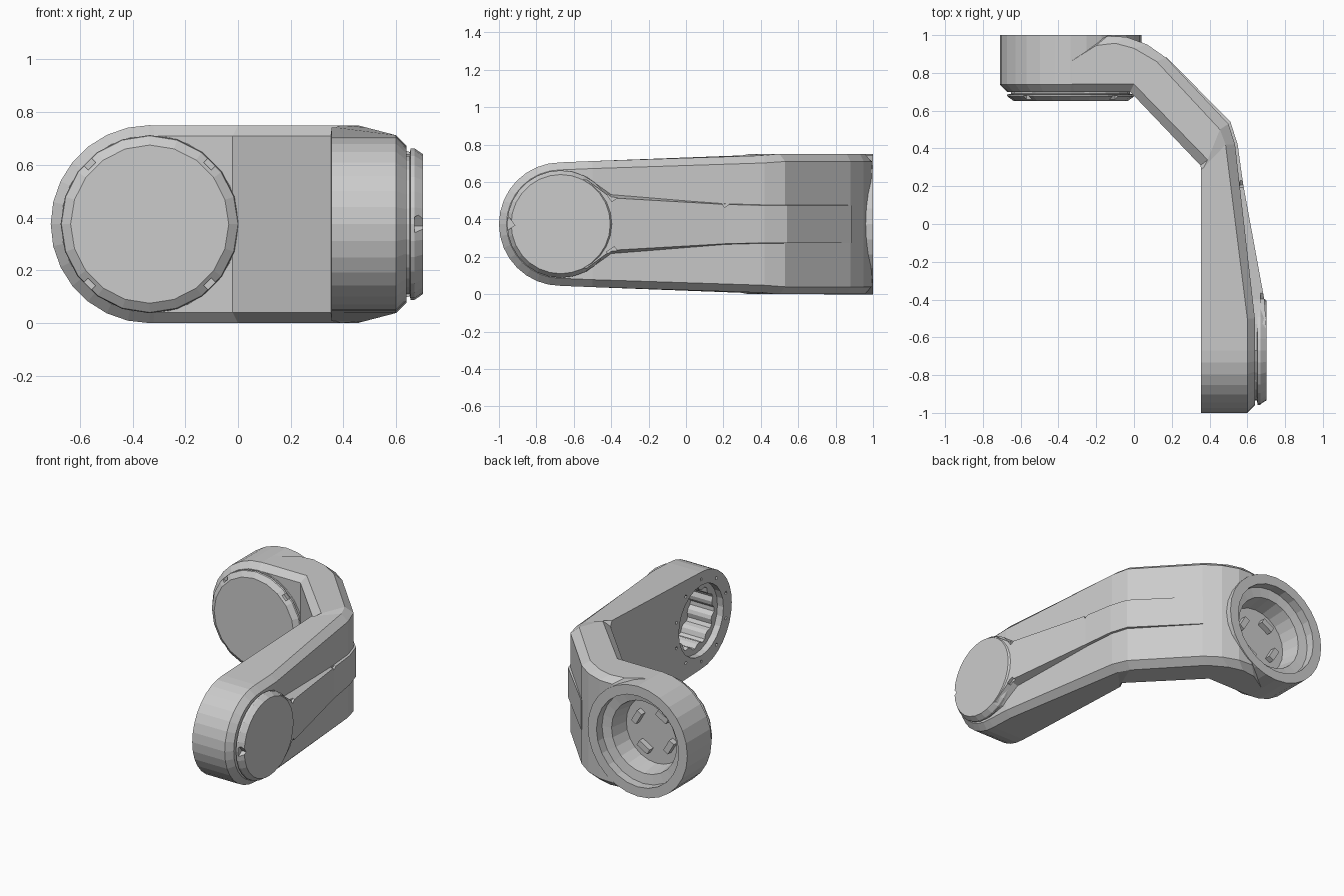
import bpy, bmesh
from math import sin, cos, pi, radians
from mathutils import Matrix

if "Cube" in bpy.data.objects:
    bpy.data.objects.remove(bpy.data.objects["Cube"])

ZC = 0.375  # height of both joint axes


def finish(name, bm):
    bmesh.ops.remove_doubles(bm, verts=bm.verts, dist=1e-5)
    bmesh.ops.dissolve_degenerate(bm, edges=bm.edges, dist=1e-5)
    bmesh.ops.recalc_face_normals(bm, faces=bm.faces)
    me = bpy.data.meshes.new(name)
    bm.to_mesh(me)
    bm.free()
    ob = bpy.data.objects.new(name, me)
    bpy.context.collection.objects.link(ob)
    return ob


def loft(name, rings):
    bm = bmesh.new()
    vs = [[bm.verts.new(p) for p in r] for r in rings]
    n = len(vs[0])
    for a, b in zip(vs, vs[1:]):
        for i in range(n):
            j = (i + 1) % n
            bm.faces.new((a[i], a[j], b[j], b[i]))
    bm.faces.new(vs[0])
    bm.faces.new(vs[-1])
    return finish(name, bm)


def lathe(name, axis, c, profile, n=24, ripple=0):
    """Turn (radius, depth) pairs about the x or y axis through c at height ZC."""
    rings = []
    for r, d in profile:
        ring = []
        for i in range(n):
            a = 2 * pi * i / n
            rr = r - ripple * (i // 2 % 2)
            u, z = c + rr * cos(a), ZC + rr * sin(a)
            ring.append((u, d, z) if axis == 'y' else (d, u, z))
        rings.append(ring)
    return loft(name, rings)


def box(name, loc, size, rot=None):
    bm = bmesh.new()
    m = Matrix.Translation(loc) @ (rot or Matrix()) @ Matrix.Diagonal((*size, 1))
    bmesh.ops.create_cube(bm, size=1, matrix=m)
    return finish(name, bm)


def boolean(ob, other, op='DIFFERENCE'):
    mod = ob.modifiers.new("bool", 'BOOLEAN')
    mod.operation, mod.object, mod.solver = op, other, 'EXACT'
    other.hide_render = True
    bpy.context.view_layer.objects.active = ob
    bpy.ops.object.modifier_apply(modifier=mod.name)
    bpy.data.objects.remove(other)


# Bent arm: sections with inner face A, inner shoulder B, outer shoulder C, outer face D
def section(pts, h):
    top = [(x, y, ZC + k) for (x, y), k in zip(pts, h)]
    return top + [(x, y, 2 * ZC - z) for x, y, z in reversed(top)]


CH = 0.04
bend = [
    ((-.335, .70), (-.335, .74), (-.335, .86), (-.335, .90)),
    ((-.10, .70), (-.10, .74), (-.20, .945), (-.14, .995)),
    ((-.02, .70), (0, .74), (-.10, .957), (-.04, .99)),
    ((-.02, .70), (0, .74), (0, .93), (.07, .95)),
    ((-.02, .70), (0, .74), (.12, .86), (.17, .88)),
    ((.352, .31), (.39, .34), (.455, .50), (.50, .53)),
]
H = .375
rings = [section(p, (H - CH, H, H, H - CH)) for p in bend]
h = .367
rings.append(section(((.355, .29), (.37, .30), (.485, .42), (.535, .42)), (h, h, h, h - CH)))
h = .337
rings.append(section(((.355, -.5), (.4, -.5), (.60, -.5), (.64, -.5)), (h, h, h, h - CH)))
for i in range(9):
    a = pi / 2 * i / 8
    R = .33
    y, k = -.67 - R * sin(a), R * cos(a)
    y2, k2 = -.67 - (R - CH) * sin(a), (R - CH) * cos(a)
    rings.append(section(((.355, y), (.4, y), (.60, y), (.64, y2)), (k, k, k, k2)))
# the last section is a straight line, so pinch it to a sliver the merge can close
bm_rings = rings[:-1] + [[(x, y, ZC) for x, y, z in rings[-1]]]
bm = bmesh.new()
vs = [[bm.verts.new(p) for p in r] for r in bm_rings]
for a, b in zip(vs, vs[1:]):
    for i in range(8):
        j = (i + 1) % 8
        bm.faces.new((a[i], a[j], b[j], b[i]))
bm.faces.new(vs[0])
arm = finish("arm_body", bm)

# Round housing at the back joint, merged with the arm
housing = lathe("housing", 'y', -.335, [(.336, .699), (.3755, .739), (.3755, 1.0)], 28)
boolean(arm, housing, 'UNION')

# Stepped bores: rear of the back joint, inner side of the front joint
for cut in (
    lathe("bore_a", 'y', -.335, [(.31, 1.1), (.31, .94), (.245, .93), (.225, .80)], 24),
    lathe("bore_b", 'x', -.67, [(.24, .2), (.24, .40)], 24),
    lathe("bore_c", 'x', -.67, [(.205, .3), (.205, .58)], 48, .02),
):
    boolean(arm, cut)
# Screw holes around the front joint bore
for i in range(10):
    a = 2 * pi * (i + .5) / 10
    boolean(arm, box("screw_cut", (.355, -.67 + .28 * cos(a), ZC + .28 * sin(a)),
                     (.06, .018, .018), Matrix.Rotation(a, 4, 'X')))

# Small lugs on the floor of the back bore
for i in range(4):
    a = radians(30 + 90 * i)
    box("bore_lug", (-.335 + .14 * cos(a), .815, ZC + .14 * sin(a)),
        (.04, .05, .09), Matrix.Rotation(-a, 4, 'Y'))

# Front cover disc of the back joint with four pry notches
cap = lathe("back_joint_cover", 'y', -.335,
            [(.315, .72), (.315, .69), (.338, .685), (.335, .675), (.30, .65)], 20)
for i in range(4):
    a = radians(45 + 90 * i)
    boolean(cap, box("notch", (-.335 + .335 * cos(a), .655, ZC + .335 * sin(a)),
                     (.05, .05, .04), Matrix.Rotation(-a, 4, 'Y')))

# Side cover disc of the front joint
side = lathe("front_joint_cover", 'x', -.67,
             [(.265, .62), (.265, .65), (.287, .655), (.287, .67), (.265, .702)], 28)

# Raised cable strip running from the side cover along the outer face: x, y, half width
strip = [(.70, -.67, .26), (.70, -.53, .235), (.69, -.40, .14), (.578, .21, .105),
         (.549, .42, .10), (.511, .54, .10), (.172, .884, .10)]
rings = []
for i, (x, y, w) in enumerate(strip):
    dx, dy = (-.07, 0) if i < 3 else (-.04, -.03 if i > 4 else 0)
    e = .02 if i < 3 else .008
    rings.append([(x, y, ZC + w), (x + dx, y + dy, ZC + w + e),
                  (x + dx, y + dy, ZC - w - e), (x, y, ZC - w)])
tongue = loft("cable_strip", rings)
boolean(side, tongue, 'UNION')
side.name = "side_cover_with_strip"
for y, z in ((-.95, 0), (-.39, .155), (-.39, -.155), (.21, .11)):
    s = .05 if y < 0 else .03
    boolean(side, box("notch", (.70 if y < 0 else .58, y, ZC + z), (s * 1.2, s, s),
                      Matrix.Rotation(.6, 4, 'X')))
